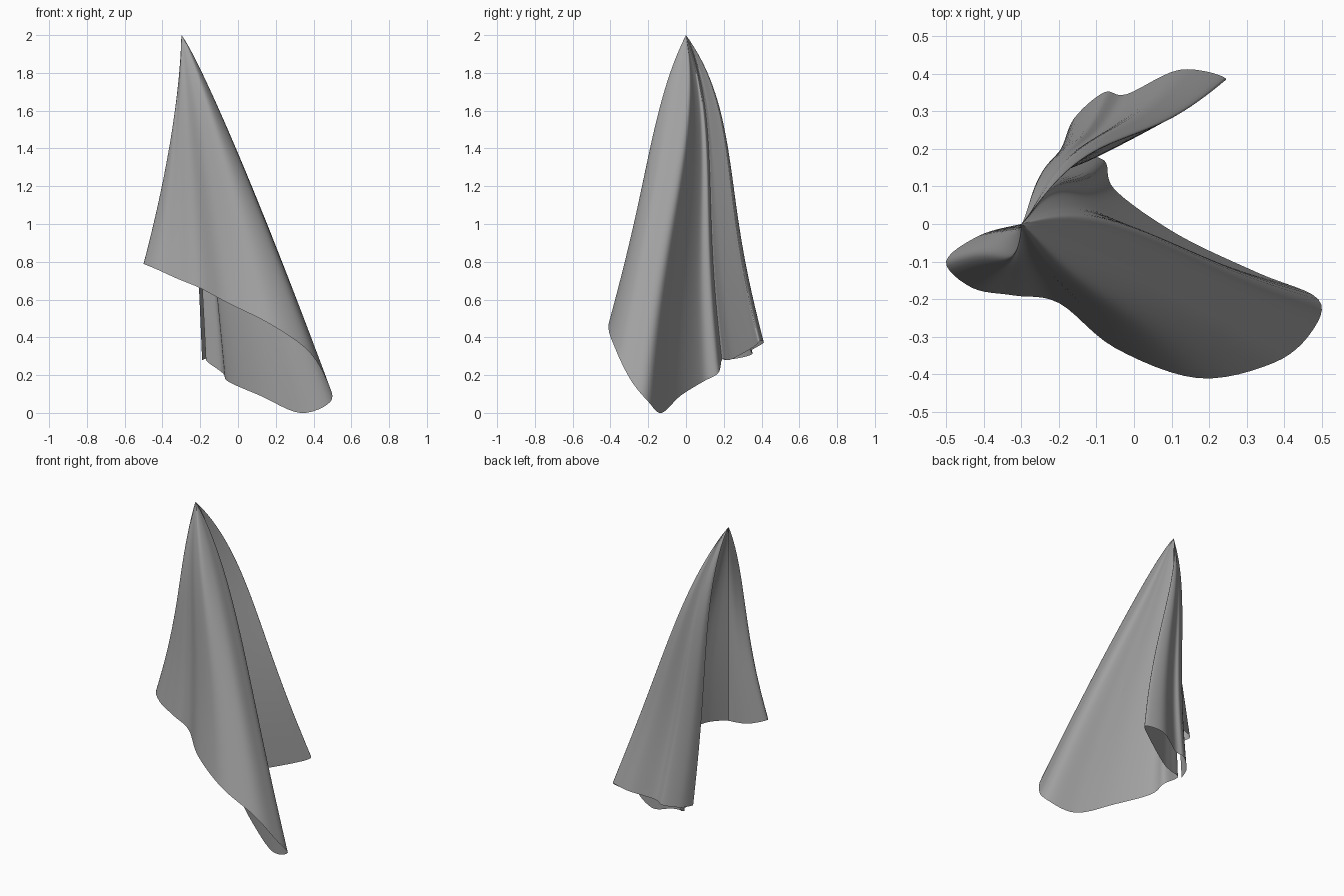
import bpy
import bmesh
from mathutils import Vector

cube = bpy.data.objects.get("Cube")
if cube:
    bpy.data.objects.remove(cube, do_unlink=True)

ROWS = 36
STEPS = 6
APEX = Vector((-0.30, 0.0, 2.0))

# Hem points walked around the cloth: x, y, z, the sag of the strand above,
# and how far that strand bows sideways below the hook
HEM = [
    # free edge hanging below the hook, then the left corner
    (-0.30, 0.00, 0.77, 1.2, 0),
    (-0.41, -0.03, 0.77, 1.5, -0.05),
    (-0.50, -0.10, 0.79, 1.6, -0.12),
    (-0.43, -0.17, 0.76, 1.4, -0.1),
    (-0.32, -0.19, 0.71, 1.1, -0.08),
    (-0.20, -0.21, 0.66, 0.9, -0.08),
    # broad front drape
    (-0.05, -0.33, 0.58, 0.78, -0.09),
    (0.17, -0.41, 0.47, 0.82, -0.08),
    (0.37, -0.37, 0.33, 0.86, 0),
    (0.47, -0.29, 0.17, 0.88, 0.07),
    (0.49, -0.20, 0.06, 0.88, 0.13),
    # underside of the front drape, back to the valley
    (0.33, -0.13, 0.00, 0.86, 0.14),
    (0.12, -0.03, 0.09, 0.8, 0.13),
    (-0.05, 0.09, 0.165, 0.75, 0.13),
    (-0.08, 0.17, 0.21, 0.7, 0.13),
    (-0.17, 0.19, 0.28, 0.65, 0.14),
    # back drape, out to its tip and round again
    (-0.09, 0.22, 0.28, 0.7, 0.15),
    (0.00, 0.255, 0.29, 0.8, 0.16),
    (0.20, 0.36, 0.35, 0.85, 0.18),
    (0.24, 0.39, 0.38, 0.85, 0.19),
    (0.12, 0.41, 0.37, 0.8, 0.19),
    (-0.02, 0.345, 0.33, 0.7, 0.18),
    (-0.08, 0.35, 0.31, 0.65, 0.16),
    (-0.16, 0.28, 0.29, 0.65, 0.16),
    (-0.19, 0.20, 0.28, 0.65, 0.16),
]


def smooth_path(points):
    """Pass a smooth curve through all control points."""
    pts = [Vector(p) for p in points]
    pts = [pts[0]] + pts + [pts[-1]]
    path = []
    for a, b, c, d in zip(pts, pts[1:], pts[2:], pts[3:]):
        for step in range(STEPS):
            u = step / STEPS
            path.append(b + (c - a) * (u / 2)
                        + (a - b * 2.5 + c * 2 - d / 2) * u ** 2
                        + ((b - c) * 3 + d - a) * (u ** 3 / 2))
    path.append(pts[-1])
    return path


def strand_point(hem, row):
    """Point on the strand that falls from the hook to the hem."""
    x, y, z, sag, bow = hem
    t = (row / ROWS) ** 1.4
    return (APEX.x + (x - APEX.x) * t ** sag,
            APEX.y + (y - APEX.y) * t + bow * 4 * t * (1 - t) ** 3,
            APEX.z + (z - APEX.z) * t)


# Loft the strands into one draped sheet
bm = bmesh.new()
top = bm.verts.new(APEX)
strands = [[bm.verts.new(strand_point(hem, row)) for row in range(1, ROWS + 1)]
           for hem in smooth_path(HEM)]
for left, right in zip(strands, strands[1:]):
    bm.faces.new((top, left[0], right[0]))
    for row in range(ROWS - 1):
        bm.faces.new((left[row], left[row + 1], right[row + 1], right[row]))
bmesh.ops.recalc_face_normals(bm, faces=bm.faces)

mesh = bpy.data.meshes.new("hanging_cloth")
bm.to_mesh(mesh)
bm.free()
cloth = bpy.data.objects.new("hanging_cloth", mesh)
bpy.context.collection.objects.link(cloth)

# Plain grey fabric
fabric = bpy.data.materials.new("grey_fabric")
fabric.use_nodes = True
grey = (0.36, 0.36, 0.36, 1.0)
fabric.diffuse_color = grey
fabric.node_tree.nodes["Principled BSDF"].inputs["Base Color"].default_value = grey
mesh.materials.append(fabric)

bpy.context.view_layer.objects.active = cloth
cloth.select_set(True)
bpy.ops.object.shade_smooth_by_angle(angle=1.2)
